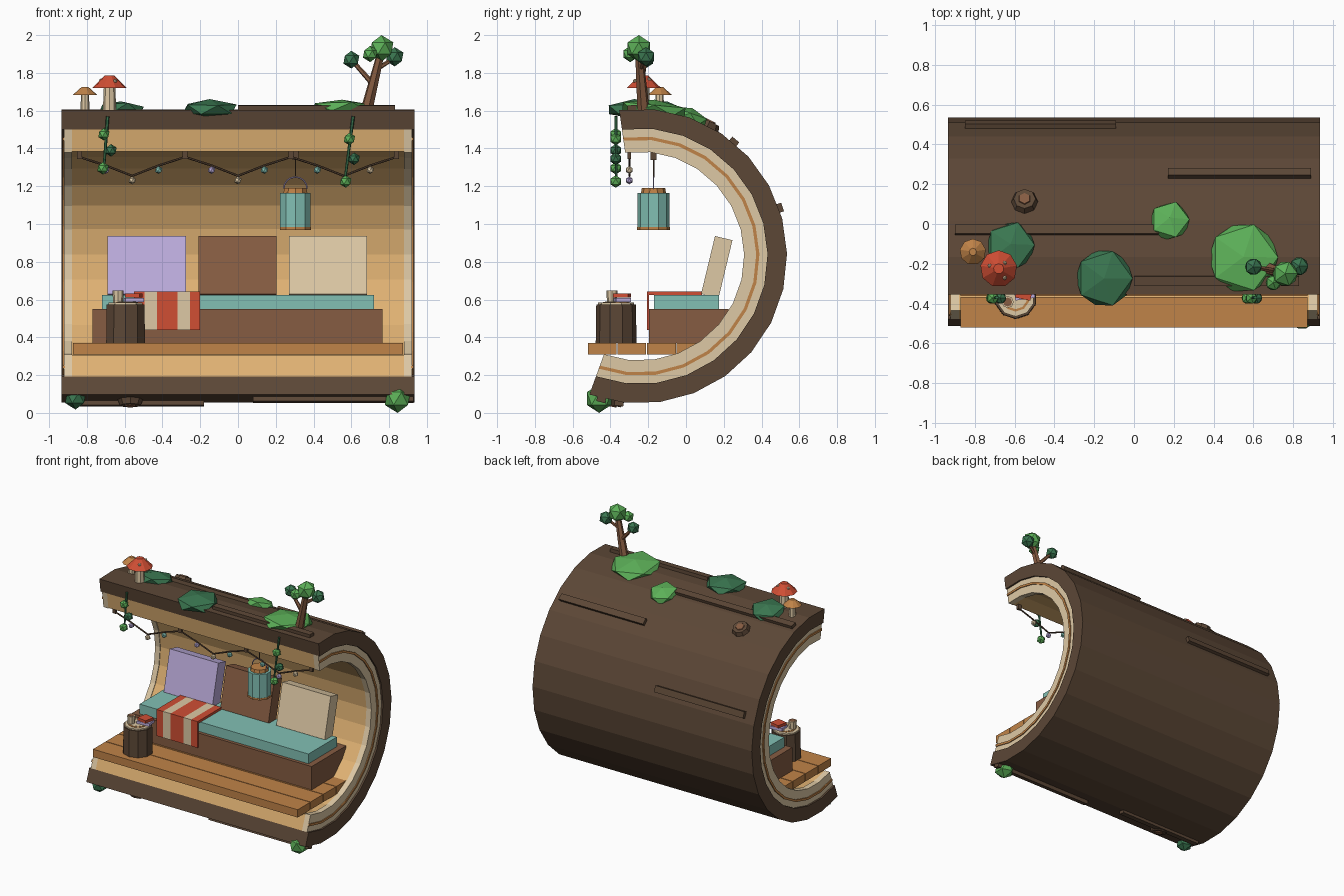
import bpy, bmesh, math
from mathutils import Matrix, Vector

if "Cube" in bpy.data.objects:
    bpy.data.objects.remove(bpy.data.objects["Cube"])

CY, CZ = -0.245, 0.83            # axis of the hollow log
A0, A1, SEG = -110, 98, 15       # arc of the log shell in degrees


def material(name, rgb):
    lin = [((c / 255 + 0.055) / 1.055) ** 2.4 for c in rgb]
    m = bpy.data.materials.new(name)
    m.diffuse_color = (*lin, 1)
    m.use_nodes = True
    m.node_tree.nodes["Principled BSDF"].inputs["Base Color"].default_value = m.diffuse_color
    return m


BARK = material("bark brown", (92, 71, 54))
TAN = material("inner wood tan", (224, 178, 115))
CREAM = material("cream", (222, 201, 165))
ORANGE = material("plank orange", (192, 131, 72))
BROWN = material("wood brown", (134, 92, 66))
TEAL = material("teal", (130, 192, 180))
LAV = material("lavender", (188, 172, 220))
RED = material("red", (208, 78, 52))
GREEN = material("leaf green", (92, 176, 88))
DARK = material("dark green", (58, 118, 80))


def finish(name, bm, mat, matrix=Matrix()):
    bmesh.ops.recalc_face_normals(bm, faces=bm.faces)
    me = bpy.data.meshes.new(name)
    bm.to_mesh(me)
    bm.free()
    me.materials.append(mat)
    ob = bpy.data.objects.new(name, me)
    ob.matrix_world = matrix
    bpy.context.collection.objects.link(ob)
    return ob


def box(name, lo, hi, mat, matrix=None):
    bm = bmesh.new()
    bmesh.ops.create_cube(bm, size=1)
    size = [h - l for l, h in zip(lo, hi)]
    mid = [(h + l) / 2 for l, h in zip(lo, hi)]
    bmesh.ops.scale(bm, vec=size, verts=bm.verts)
    bmesh.ops.translate(bm, vec=mid, verts=bm.verts)
    return finish(name, bm, mat, matrix or Matrix())


def cone(name, base, h, r1, r2, n, mat, matrix=None):
    bm = bmesh.new()
    bmesh.ops.create_cone(bm, cap_ends=True, segments=n, radius1=r1, radius2=r2, depth=h)
    bmesh.ops.translate(bm, vec=(0, 0, h / 2), verts=bm.verts)
    return finish(name, bm, mat, (matrix or Matrix()) @ Matrix.Translation(base))


def rod(name, a, b, r1, r2, mat, n=6):
    a, b = Vector(a), Vector(b)
    q = (b - a).to_track_quat('Z', 'Y').to_matrix().to_4x4()
    return cone(name, (0, 0, 0), (b - a).length, r1, r2, n, mat, Matrix.Translation(a) @ q)


def ball(name, pos, r, mat, scale=(1, 1, 1), matrix=None):
    bm = bmesh.new()
    bmesh.ops.create_icosphere(bm, subdivisions=1, radius=r)
    bmesh.ops.scale(bm, vec=scale, verts=bm.verts)
    return finish(name, bm, mat, matrix or Matrix.Translation(pos))


def shell(name, r0, r1, x0, x1, mat):
    """Open arc of a thick pipe along x."""
    bm = bmesh.new()
    rows = []
    for i in range(SEG + 1):
        a = math.radians(A0 + (A1 - A0) * i / SEG)
        rows.append([bm.verts.new((x, CY + r * math.cos(a), CZ + r * math.sin(a)))
                     for x, r in ((x0, r0), (x1, r0), (x1, r1), (x0, r1))])
    for p, q in zip(rows, rows[1:]):
        for k in range(4):
            bm.faces.new((p[k], p[(k + 1) % 4], q[(k + 1) % 4], q[k]))
    bm.faces.new(rows[0])
    bm.faces.new(rows[-1])
    return finish(name, bm, mat)


def on_log(x, deg, r=0.775):
    a = math.radians(deg)
    return (Matrix.Translation((x, CY + r * math.cos(a), CZ + r * math.sin(a)))
            @ Matrix.Rotation(a - math.pi / 2, 4, 'X'))


# Log: bark, inner wood, cream end rings with a growth ring
shell("bark_shell", 0.677, 0.78, -0.935, 0.935, BARK)
shell("inner_wall", 0.558, 0.677, -0.88, 0.88, TAN)
for s in (-1, 1):
    shell("end_ring", 0.553, 0.677, min(s * 0.88, s * 0.922), max(s * 0.88, s * 0.922), CREAM)
    shell("growth_ring", 0.617, 0.634, min(s * 0.915, s * 0.929), max(s * 0.915, s * 0.929), ORANGE)

# Bark ridges and knots
for x0, x1, deg in ((-0.85, -0.09, 19), (0.17, 0.89, 50.5), (-0.9, 0.125, 74),
                    (0, 0.83, 93), (-0.89, -0.18, -98), (0.08, 0.93, -105)):
    box("bark_ridge", (x0, -0.024, -0.02), (x1, 0.024, 0.025), BARK, on_log(0, deg))
for x, deg in ((-0.55, 62.5), (-0.57, -101)):
    cone("knot", (0, 0, -0.02), 0.05, 0.075, 0.055, 8, BARK, on_log(x, deg))
    cone("knot_heart", (0, 0, 0.028), 0.008, 0.034, 0.03, 6, BROWN, on_log(x, deg))

# Deck planks
for i in range(4):
    y = -0.52 + i * 0.157
    box("deck_plank", (-0.873, y, 0.31), (0.873, y + 0.152, 0.37), ORANGE)

# Bench, seat cushion, back cushions
box("bench_base", (-0.77, -0.195, 0.37), (0.765, 0.225, 0.55), BROWN)
box("seat_cushion", (-0.72, -0.17, 0.55), (0.72, 0.175, 0.625), TEAL)
for name, x0, x1, mat in (("left", -0.69, -0.275, LAV), ("middle", -0.208, 0.203, BROWN),
                          ("right", 0.27, 0.683, CREAM)):
    tilt = Matrix.Translation((0, 0.08, 0.63)) @ Matrix.Rotation(math.radians(-13.5), 4, 'X')
    box(name + "_back_cushion", (x0, 0, 0), (x1, 0.095, 0.315), mat, tilt)

# Striped throw blanket draped over the seat
edges = (-0.55, -0.495, -0.43, -0.32, -0.255, -0.2)
for i, (x0, x1) in enumerate(zip(edges, edges[1:])):
    mat = CREAM if i % 2 else RED
    box("blanket_top", (x0, -0.207, 0.625), (x1, 0.085, 0.643), mat)
    box("blanket_drop", (x0, -0.207, 0.44), (x1, -0.195, 0.625), mat)

# Stump table with cup and books
cone("stump_table", (-0.595, -0.37, 0.37), 0.205, 0.108, 0.105, 10, BARK)
for r, h, mat in ((0.095, 0.01, CREAM), (0.07, 0.013, ORANGE), (0.058, 0.015, CREAM)):
    cone("stump_top", (-0.595, -0.37, 0.575), h, r, r, 10, mat)
cone("cup", (-0.635, -0.392, 0.585), 0.062, 0.026, 0.03, 8, CREAM)
cone("drink", (-0.635, -0.392, 0.645), 0.004, 0.023, 0.023, 8, BROWN)
for name, z, a, w, mat in (("lower_book", 0.588, 8, 0.05, LAV), ("upper_book", 0.61, -12, 0.04, RED)):
    m = Matrix.Translation((-0.552, -0.338, z)) @ Matrix.Rotation(math.radians(a), 4, 'Z')
    box(name, (-w, -0.04, 0), (w, 0.04, 0.021), mat, m)

# Hanging lantern
LX, LY = 0.304, -0.172
cone("lantern_base", (LX, LY, 0.968), 0.015, 0.087, 0.087, 10, ORANGE)
cone("lantern_glass", (LX, LY, 0.98), 0.185, 0.085, 0.085, 10, TEAL)
cone("lantern_cap", (LX, LY, 1.165), 0.025, 0.066, 0.062, 10, ORANGE)
arc = [(LX + 0.062 * math.cos(math.pi * k / 8), LY, 1.187 + 0.062 * math.sin(math.pi * k / 8))
       for k in range(9)]
for a, b in zip(arc, arc[1:]):
    rod("lantern_handle", a, b, 0.004, 0.004, LAV)
rod("lantern_cord", (LX, LY, 1.245), (LX, LY, 1.36), 0.004, 0.004, BARK)
box("lantern_hook", (LX - 0.016, LY - 0.016, 1.34), (LX + 0.016, LY + 0.016, 1.39), BARK)

# String lights: three swags
bulbs = [LAV, CREAM, TEAL, LAV, CREAM, TEAL, TEAL, LAV, CREAM]
GY = -0.30
for s in range(3):
    x0 = -0.84 + s * 0.56
    pts = [(x0 + k * 0.14, GY, z) for k, z in enumerate((1.355, 1.31, 1.255, 1.31, 1.355))]
    for a, b in zip(pts, pts[1:]):
        rod("light_wire", a, b, 0.006, 0.006, BARK)
    for k in (1, 2, 3):
        x, y, z = pts[k]
        ball("light_bulb", (x, y, z - 0.024), 0.021, bulbs[s * 3 + k - 1])
for k in range(4):
    x = -0.84 + k * 0.56
    box("light_hook", (x - 0.013, GY - 0.01, 1.345), (x + 0.013, GY + 0.01, 1.39), BARK)

# Hanging vines
for x, slant, leaves in ((-0.69, -0.02, ((-0.71, 1.475), (-0.672, 1.39), (-0.715, 1.295))),
                         (0.61, -0.045, ((0.59, 1.45), (0.615, 1.345), (0.57, 1.225)))):
    rod("vine_stem", (x, -0.37, 1.57), (x + slant, -0.37, leaves[-1][1]), 0.009, 0.007, DARK)
    for i, (lx, z) in enumerate(leaves):
        ball("vine_leaf", (lx, -0.372, z), 0.033, DARK if i == 1 else GREEN)

# Moss mounds on top and shrubs at the foot
for x, deg, r, mat in ((-0.62, 80, 0.135, DARK), (-0.15, 92, 0.16, DARK),
                       (0.18, 70.5, 0.11, GREEN), (0.55, 84.5, 0.195, GREEN)):
    ball("moss_mound", None, r, mat, (1, 1, 0.052 / r), on_log(x, deg, 0.78))
ball("left_shrub", (-0.86, -0.455, 0.08), 0.062, DARK)
ball("right_shrub", (0.845, -0.46, 0.076), 0.076, GREEN)

# Small tree
rod("tree_trunk", (0.68, -0.225, 1.6), (0.76, -0.25, 1.92), 0.033, 0.02, BROWN)
rod("tree_branch", (0.715, -0.237, 1.74), (0.60, -0.215, 1.87), 0.015, 0.011, BROWN)
rod("tree_branch", (0.735, -0.24, 1.82), (0.83, -0.215, 1.88), 0.013, 0.01, BROWN)
for x, y, z, r, mat in ((0.60, -0.215, 1.87, 0.047, DARK), (0.76, -0.25, 1.93, 0.07, GREEN),
                        (0.83, -0.212, 1.885, 0.051, DARK), (0.70, -0.295, 1.9, 0.043, GREEN)):
    ball("tree_leaves", (x, y, z), r, mat)

# Mushrooms
for x, y, zc, rs, rc, hc, mat in ((-0.68, -0.225, 1.72, 0.036, 0.093, 0.065, RED),
                                  (-0.81, -0.14, 1.683, 0.025, 0.066, 0.042, ORANGE)):
    cone("mushroom_stem", (x, y, 1.58), zc - 1.58, rs, rs * 0.85, 8, CREAM)
    cone("mushroom_cap", (x, y, zc), hc, rc, rc * 0.28, 9, mat)
for dx, dy, dz in ((0.03, -0.045, 0.037), (-0.045, 0.015, 0.04), (0.03, 0.03, 0.045)):
    ball("mushroom_spot", (-0.68 + dx, -0.225 + dy, 1.72 + dz), 0.012, CREAM)
